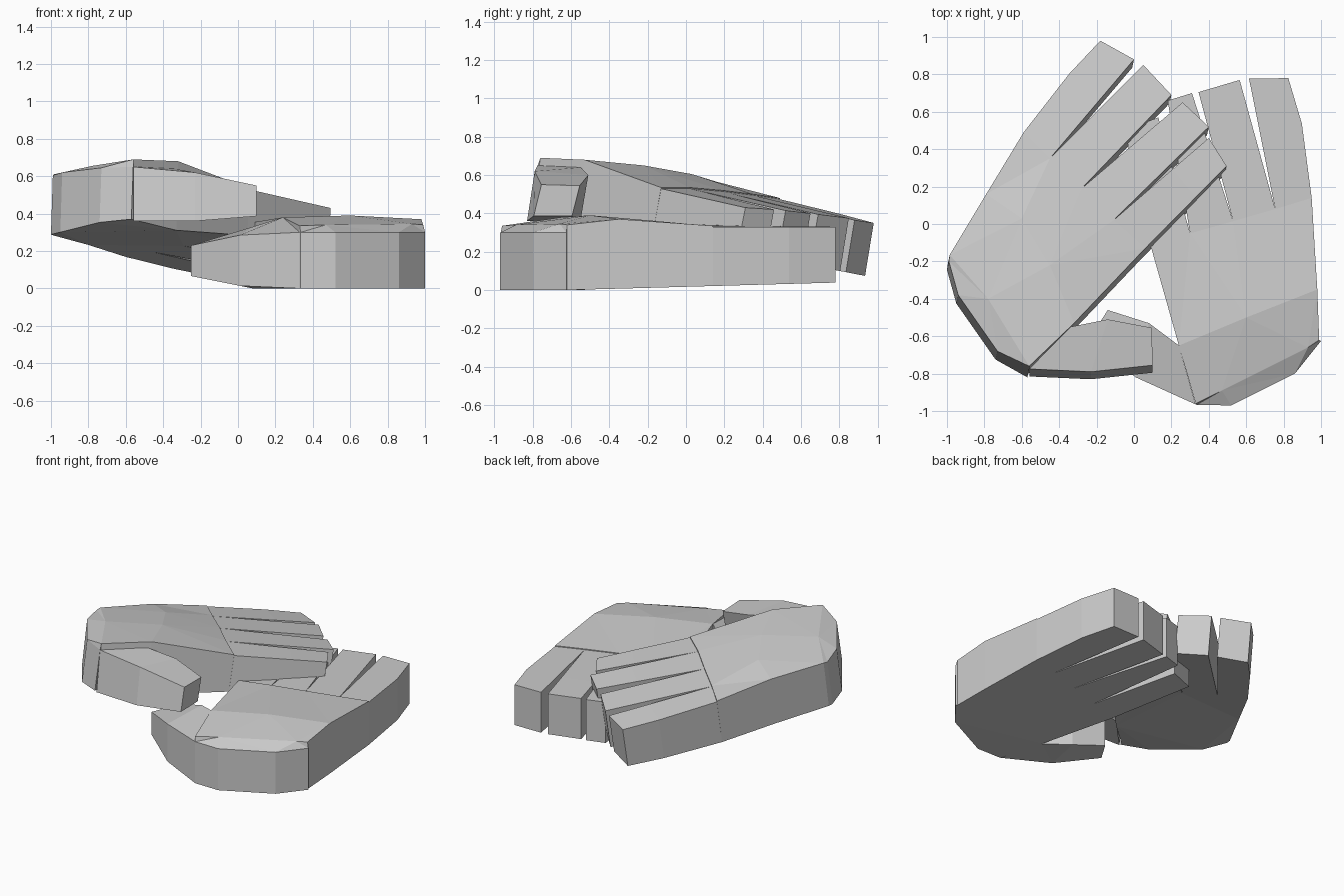
import bpy
import bmesh
from mathutils import Vector

if "Cube" in bpy.data.objects:
    bpy.data.objects.remove(bpy.data.objects["Cube"])

grey = bpy.data.materials.new("plain_grey")
grey.use_nodes = True
colour = (0.6, 0.6, 0.6, 1)
grey.diffuse_color = colour
grey.node_tree.nodes["Principled BSDF"].inputs["Base Color"].default_value = colour


def solid(name, rows, floor, lean=(0, 0)):
    """Faceted top made of strips between rows, walled down to a sloping underside."""
    bm = bmesh.new()
    top = [[bm.verts.new(p) for p in row] for row in rows]
    for a, b in zip(top, top[1:]):
        bm.faces.new(a + b[::-1])
    rim = top[0] + [r[-1] for r in top[1:-1]] + top[-1][::-1] + [r[0] for r in top[-2:0:-1]]
    low = []
    for v in rim:
        x, y = v.co.x + lean[0], v.co.y + lean[1]
        low.append(bm.verts.new((x, y, floor(x, y))))
    for i in range(len(rim)):
        j = (i + 1) % len(rim)
        bm.faces.new((rim[i], low[i], low[j], rim[j]))
    bm.faces.new(low)
    bmesh.ops.triangulate(bm, faces=[f for f in bm.faces if len(f.verts) > 4])
    bmesh.ops.recalc_face_normals(bm, faces=bm.faces)
    mesh = bpy.data.meshes.new(name)
    bm.to_mesh(mesh)
    bm.free()
    mesh.materials.append(grey)
    bpy.context.collection.objects.link(bpy.data.objects.new(name, mesh))


def fingers(hand, knuckles, tips, floor, lean, bulge, step):
    """One tapered block between each pair of knuckle points, stepped below the palm."""
    names = ("little", "ring", "middle", "index")
    for i, (name, tip) in enumerate(zip(names, tips)):
        root = [Vector(p) - Vector((0, 0, step)) for p in knuckles[i:i + 2]]
        end = [Vector(p) for p in tip]
        mid = [r.lerp(e, 0.62) for r, e in zip(root, end)]
        if i == 0:
            mid[0] += Vector(bulge)
        solid(f"{hand}_{name}_finger", [root, mid, end], floor, lean)


# Lower hand, lying flat
def lower_floor(x, y):
    return max(0, 0.028 * (y + 0.6))


lower_knuckles = [(0.95, 0.14, 0.335), (0.755, 0.08, 0.34), (0.53, 0.015, 0.345),
                  (0.30, -0.05, 0.35), (0.09, -0.12, 0.355)]
solid("lower_palm", [
    lower_knuckles,
    [(0.98, -0.35, 0.37), (0.6, -0.5, 0.39), (0.24, -0.65, 0.38)],
    [(0.99, -0.62, 0.34), (0.93, -0.66, 0.345), (0.47, -0.89, 0.34), (0.33, -0.96, 0.335)],
    [(1, -0.625, 0.3), (0.86, -0.8, 0.3), (0.52, -0.97, 0.3), (0.335, -0.967, 0.3)],
], lower_floor)
fingers("lower", lower_knuckles, [
    [(0.825, 0.78, 0.33), (0.615, 0.777, 0.33)],
    [(0.565, 0.77, 0.33), (0.345, 0.705, 0.33)],
    [(0.31, 0.7, 0.33), (0.18, 0.66, 0.33)],
    [(0.13, 0.57, 0.32), (-0.05, 0.5, 0.32)],
], lower_floor, (0, 0), (0.025, 0, 0), 0.006)
solid("lower_thumb", [
    [(0.24, -0.65, 0.38), (0.33, -0.965, 0.3)],
    [(0.08, -0.53, 0.33), (0.01, -0.82, 0.285)],
    [(-0.14, -0.46, 0.25), (-0.25, -0.63, 0.23)],
], lambda x, y: 0.2 * max(0, 0.08 - x))


# Upper hand, tilted and resting across the other
def upper_floor(x, y):
    if y > -0.13:
        return 0.255 - 0.194 * y
    return min(0.37, 0.271 - 0.07 * y + 0.3 * max(0, -0.62 - y))


upper_lean = (-0.01, -0.045)
upper_knuckles = [(-0.59, 0.49, 0.48), (-0.45, 0.35, 0.5), (-0.28, 0.19, 0.52),
                  (-0.11, 0.02, 0.535), (0.06, -0.13, 0.535)]
solid("upper_palm", [
    upper_knuckles,
    [(-0.79, 0.16, 0.565), (-0.6, 0.03, 0.605), (-0.45, -0.22, 0.65), (-0.32, -0.53, 0.68)],
    [(-0.985, -0.165, 0.61), (-0.78, -0.4, 0.655), (-0.56, -0.76, 0.69)],
    [(-0.99, -0.2, 0.605), (-0.94, -0.38, 0.62), (-0.73, -0.68, 0.645), (-0.56, -0.775, 0.65)],
], upper_floor, upper_lean)
fingers("upper", upper_knuckles, [
    [(-0.18, 0.98, 0.35), (0, 0.88, 0.365)],
    [(0.05, 0.85, 0.375), (0.2, 0.69, 0.395)],
    [(0.26, 0.65, 0.4), (0.4, 0.52, 0.415)],
    [(0.4, 0.46, 0.42), (0.495, 0.31, 0.43)],
], upper_floor, upper_lean, (-0.01, 0.01, 0), 0.006)
solid("upper_thumb", [
    [(-0.34, -0.55, 0.64), (-0.56, -0.775, 0.65)],
    [(-0.14, -0.51, 0.6), (-0.23, -0.79, 0.62)],
    [(0.095, -0.555, 0.545), (0.1, -0.755, 0.55)],
], lambda x, y: 0.36 + 0.08 * max(0, x + 0.23), (0, -0.04))
